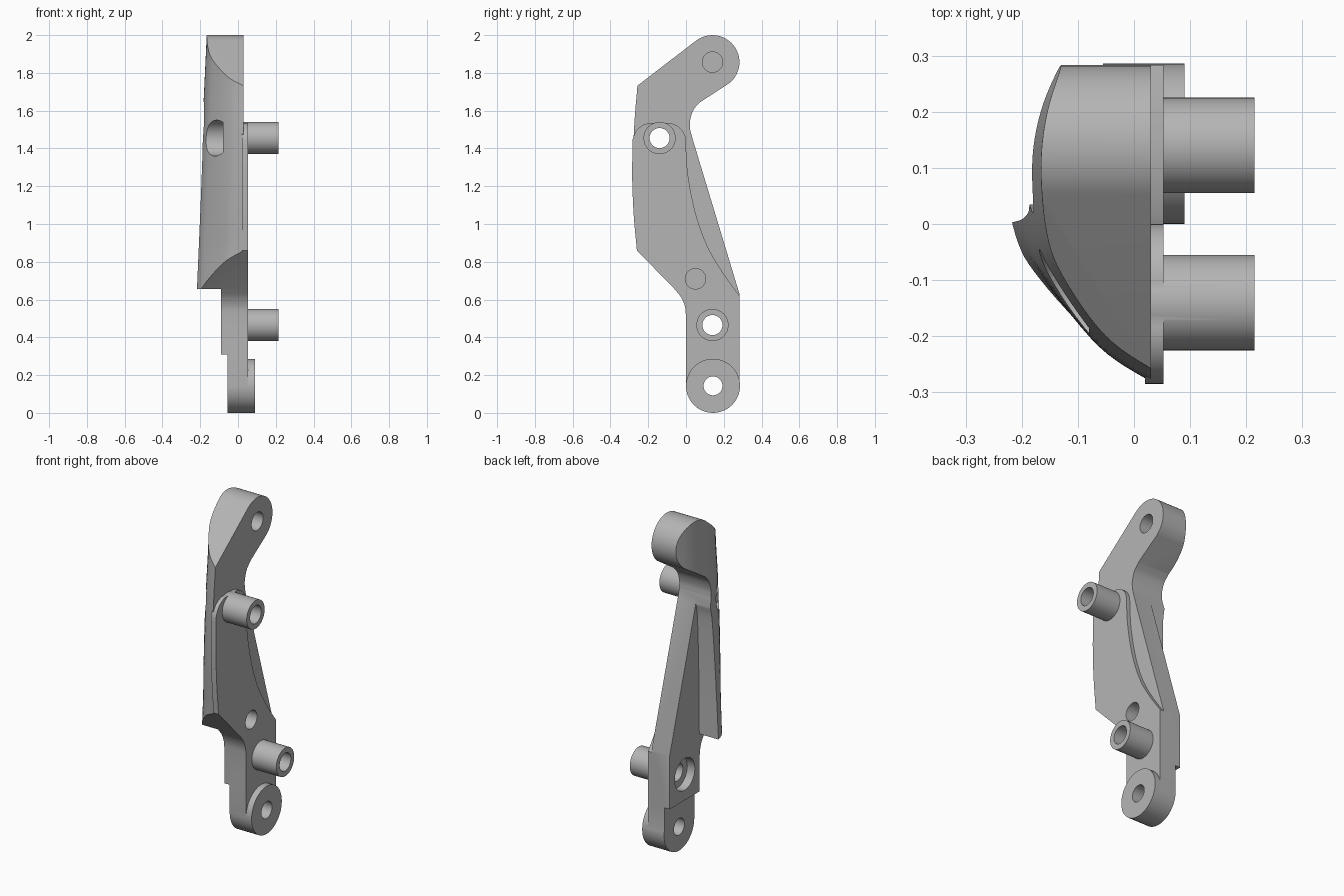
import bpy, bmesh
from math import sin, cos, pi, radians
from mathutils import Vector

cube = bpy.data.objects.get("Cube")
if cube:
    bpy.data.objects.remove(cube, do_unlink=True)

grey = bpy.data.materials.new("satin_grey")
grey.use_nodes = True
GREY = (0.46, 0.46, 0.46, 1)
grey.diffuse_color = GREY
grey.node_tree.nodes["Principled BSDF"].inputs["Base Color"].default_value = GREY


def make(name, bm):
    bmesh.ops.recalc_face_normals(bm, faces=bm.faces)
    mesh = bpy.data.meshes.new(name)
    bm.to_mesh(mesh)
    bm.free()
    mesh.materials.append(grey)
    ob = bpy.data.objects.new(name, mesh)
    bpy.context.collection.objects.link(ob)
    return ob


def loft(name, rings):
    """Closed solid through rings with equal point counts."""
    bm = bmesh.new()
    rows = [[bm.verts.new(p) for p in ring] for ring in rings]
    n = len(rows[0])
    for a, b in zip(rows, rows[1:]):
        for i in range(n):
            j = (i + 1) % n
            bm.faces.new((a[i], a[j], b[j], b[i]))
    bm.faces.new(rows[0])
    bm.faces.new(rows[-1])
    return make(name, bm)


def prism(name, outline, x0, x1):
    """Side outline (y, z) extruded along x."""
    return loft(name, [[(x, y, z) for y, z in outline] for x in (x0, x1)])


def arc(cy, cz, r, a0, a1, n=24):
    angles = [radians(a0 + (a1 - a0) * i / n) for i in range(n + 1)]
    return [(cy + r * cos(a), cz + r * sin(a)) for a in angles]


def rod(name, centre, r, x0, x1):
    return prism(name, arc(*centre, r, 0, 360, 48)[:-1], x0, x1)


def smooth(points, steps=6):
    """Catmull-Rom curve through the points."""
    p = [Vector(q) for q in points]
    p = [2 * p[0] - p[1]] + p + [2 * p[-1] - p[-2]]
    out = []
    for a, b, c, d in zip(p, p[1:], p[2:], p[3:]):
        for i in range(steps):
            t = i / steps
            out.append(tuple(0.5 * (2 * b + (c - a) * t + (2 * a - 5 * b + 4 * c - d) * t * t
                                    + (3 * b - a - 3 * c + d) * t ** 3)))
    return out + [tuple(p[-2])]


def combine(target, tool, operation):
    mod = target.modifiers.new(operation.lower(), "BOOLEAN")
    mod.operation, mod.solver, mod.object = operation, "EXACT", tool
    bpy.context.view_layer.objects.active = target
    bpy.ops.object.modifier_apply(modifier=mod.name)
    bpy.data.objects.remove(tool, do_unlink=True)


TOP, UPPER, MIDDLE, LOWER, FOOT = (0.14, 1.857), (-0.14, 1.455), (0.05, 0.71), (0.14, 0.465), (0.143, 0.143)
END_R = 0.143
front_edge = smooth([(-0.26, 0.86), (-0.277, 1.05), (-0.285, 1.25), (-0.282, 1.45)])
neck = smooth([(0, 0.5), (-0.005, 0.56), (-0.025, 0.61), (-0.06, 0.655)])

# Arm and wing: side outline trimmed by a bowed outer surface
wing_back = smooth([(0.035, 1.45), (0.02, 1.35), (0.008, 1.05), (0.003, 0.655)])
arm_outline = (front_edge + [(-0.26, 1.73)] + arc(*TOP, END_R, 127.5, -51)
               + smooth([(0.075, 1.645), (0.04, 1.605), (0.022, 1.55), (0.022, 1.5)])
               + wing_back + [(-0.06, 0.655)])
body = prism("bracket_body", arm_outline, -0.4, 0.03)

section = smooth([(0.056, -0.264), (0.03, -0.255), (-0.05, -0.2), (-0.125, -0.1),
                  (-0.16, -0.02), (-0.175, 0.1), (-0.163, 0.2), (-0.126, 0.3)])
rings = []
for i in range(25):
    z = 0.5 + i * 1.6 / 24
    widen = 1 + 0.21 * (1.8 - z)
    bow = 0.025 * max(0, 1 - ((z - 1.3) / 0.44) ** 2)
    ring = [(0.053 + (x - 0.053) * widen, y + bow * min(0, y) / 0.26, z) for x, y in section]
    rings.append(ring + [(0.08, 0.3, z), (0.08, ring[0][1], z)])
combine(body, loft("outer_surface", rings), "INTERSECT")

# Lower web behind the wing
web = [(0, 0.31)] + neck + [(-0.06, 1.4), (0.035, 1.45), (0.283, 0.63), (0.283, 0.31)]
combine(body, prism("web", web, -0.09, 0.03), "UNION")

# Foot plate and its round pad
lug = [(0, 0.143), (0, 0.4), (0.283, 0.4), (0.283, 0.143)] + arc(*FOOT, END_R - 0.001, 0, -180)[1:-1]
combine(body, prism("foot_plate", lug, -0.055, 0.04), "UNION")
combine(body, rod("foot_pad", FOOT, END_R, -0.055, 0.09), "UNION")

# Raised mounting face with a curved rear step
rear_step = smooth([(0, 1.4), (0.012, 1.25), (0.05, 1.06), (0.11, 0.89), (0.19, 0.75), (0.283, 0.62)])
raised = (neck + front_edge + arc(-0.182, 1.435, 0.1, 165, 90, 10)
          + arc(-0.1, 1.435, 0.1, 90, 0, 12) + rear_step + [(0.283, 0.143), (0, 0.143)])
combine(body, prism("raised_face", raised, 0.02, 0.053), "UNION")

# Two hollow standoffs
for centre, floor in ((UPPER, -0.08), (LOWER, -0.04)):
    combine(body, rod("standoff", centre, 0.085, 0.0, 0.215), "UNION")
    combine(body, rod("counterbore", centre, 0.095, -0.5, floor), "DIFFERENCE")

# Through holes and blind holes
for centre, r, start in ((UPPER, 0.053, -0.5), (LOWER, 0.053, -0.5), (FOOT, 0.05, -0.5),
                         (TOP, 0.054, -0.08), (MIDDLE, 0.054, -0.05)):
    combine(body, rod("hole", centre, r, start, 0.5), "DIFFERENCE")

bpy.ops.object.select_all(action="DESELECT")
body.select_set(True)
bpy.context.view_layer.objects.active = body
bpy.ops.object.shade_smooth_by_angle(angle=radians(25))
